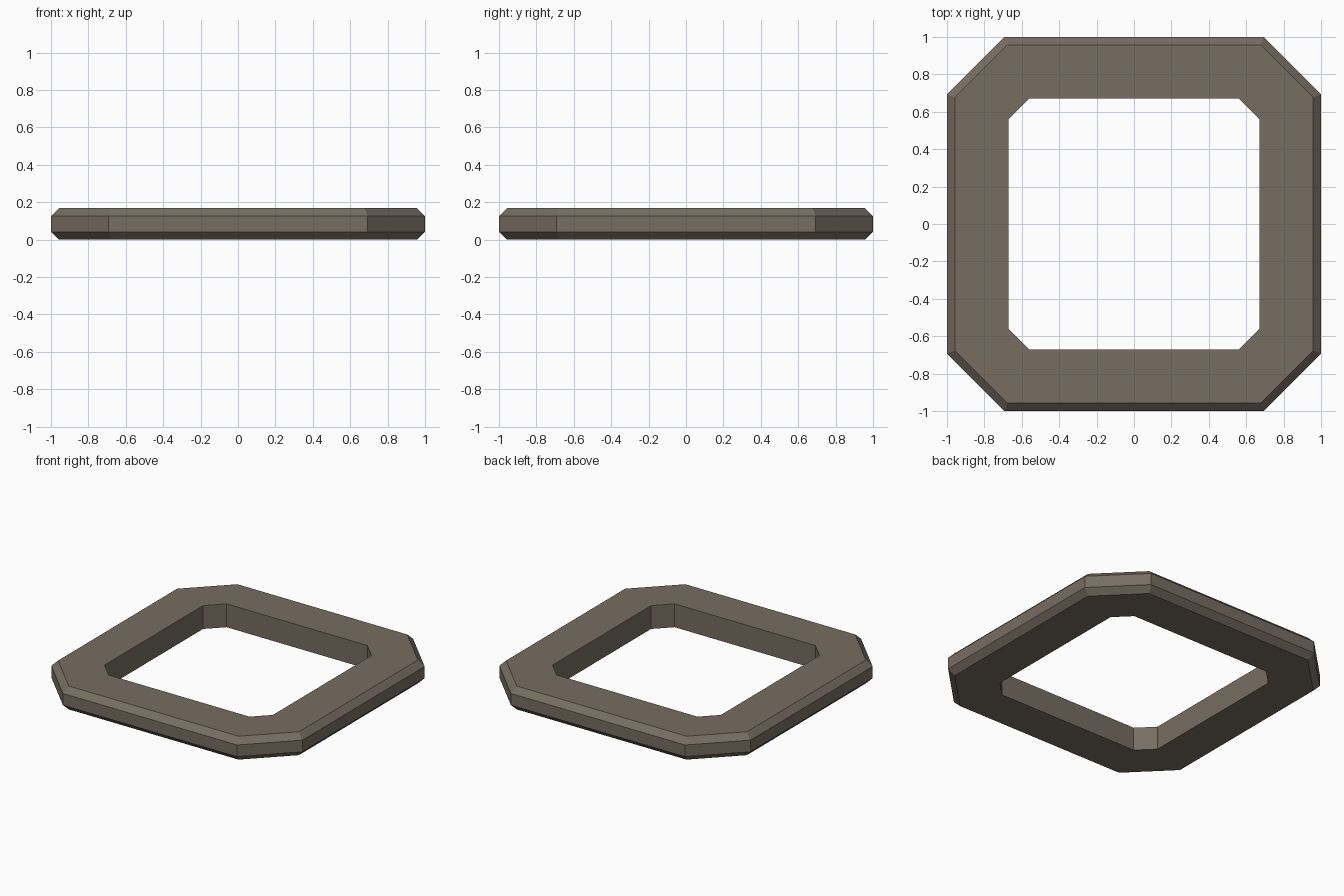
import bpy, bmesh

if "Cube" in bpy.data.objects:
    bpy.data.objects.remove(bpy.data.objects["Cube"])

HEIGHT = 0.168      # total thickness
CHAMFER = 0.042     # outer edge bevel
OUTER = (1.0, 0.693)    # half width, where the corner cut starts
INNER = (0.67, 0.56)


def octagon(half, cut, z):
    """Square with cut corners, counter-clockwise."""
    quarter = [(half, -cut), (half, cut)]
    pts = []
    for _ in range(4):
        pts += [(x, y, z) for x, y in quarter]
        quarter = [(-y, x) for x, y in quarter]
    return pts


# Closed cross-section of the frame as a stack of octagon loops
small = (OUTER[0] - CHAMFER, OUTER[1] - CHAMFER * 0.4142)
section = [
    octagon(*INNER, 0),
    octagon(*small, 0),
    octagon(*OUTER, CHAMFER),
    octagon(*OUTER, HEIGHT - CHAMFER),
    octagon(*small, HEIGHT),
    octagon(*INNER, HEIGHT),
]

bm = bmesh.new()
loops = [[bm.verts.new(p) for p in ring] for ring in section]
for i, a in enumerate(loops):
    b = loops[(i + 1) % len(loops)]
    for j in range(8):
        k = (j + 1) % 8
        bm.faces.new((a[j], a[k], b[k], b[j]))
bmesh.ops.recalc_face_normals(bm, faces=bm.faces)

mesh = bpy.data.meshes.new("square_frame")
bm.to_mesh(mesh)
bm.free()

# Single warm grey-brown colour
mat = bpy.data.materials.new("warm grey brown")
mat.diffuse_color = (0.185, 0.153, 0.122, 1)
mat.use_nodes = True
mat.node_tree.nodes["Principled BSDF"].inputs["Base Color"].default_value = mat.diffuse_color
mesh.materials.append(mat)

frame = bpy.data.objects.new("square_frame", mesh)
bpy.context.collection.objects.link(frame)
